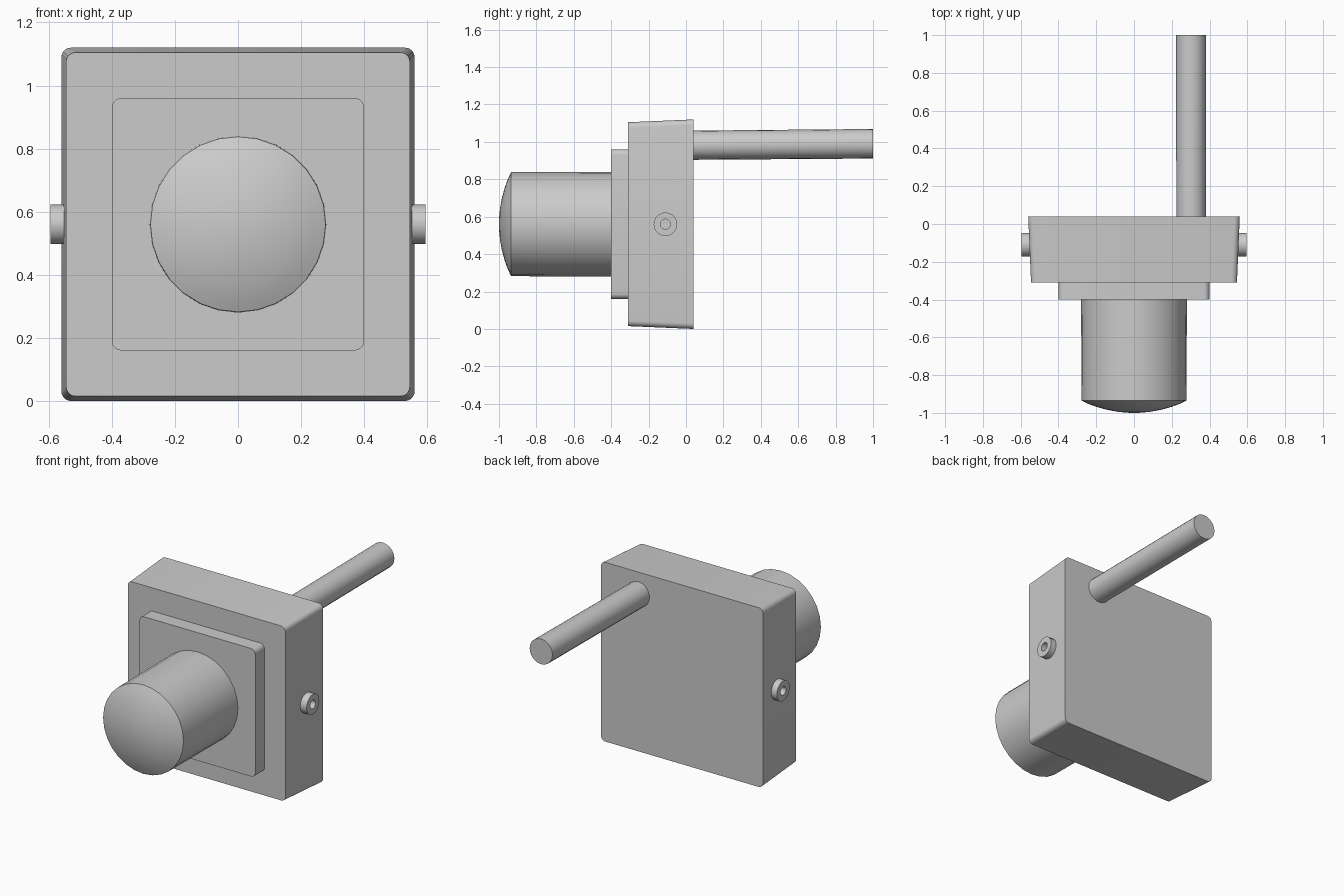
import bpy, bmesh, math
from mathutils import Vector

cube = bpy.data.objects.get("Cube")
if cube:
    bpy.data.objects.remove(cube)

grey = bpy.data.materials.new("plain_grey")
grey.use_nodes = True
colour = (0.6, 0.6, 0.6, 1)
grey.diffuse_color = colour
grey.node_tree.nodes["Principled BSDF"].inputs["Base Color"].default_value = colour

MID = 0.56  # height of the housing centre


def rounded_square(half, radius, steps=5):
    """Outline of a square with rounded corners."""
    pts = []
    for q, (sx, sz) in enumerate([(1, 1), (-1, 1), (-1, -1), (1, -1)]):
        for i in range(steps + 1):
            a = math.pi / 2 * (q + i / steps)
            pts.append((sx * (half - radius) + radius * math.cos(a),
                        sz * (half - radius) + radius * math.sin(a)))
    return pts


def circle(radius, sides):
    return [(radius * math.cos(2 * math.pi * i / sides),
             radius * math.sin(2 * math.pi * i / sides)) for i in range(sides)]


def loft(name, rings, place):
    """Skin equal-length outlines; place(u, v, t) maps each to space."""
    bm = bmesh.new()
    loops = [[bm.verts.new(place(u, v, t)) for u, v in outline] for t, outline in rings]
    n = len(loops[0])
    for a, b in zip(loops, loops[1:]):
        for i in range(n):
            j = (i + 1) % n
            bm.faces.new((a[i], a[j], b[j], b[i]))
    bm.faces.new(loops[0])
    bm.faces.new(loops[-1])
    bmesh.ops.recalc_face_normals(bm, faces=bm.faces)
    mesh = bpy.data.meshes.new(name)
    bm.to_mesh(mesh)
    bm.free()
    obj = bpy.data.objects.new(name, mesh)
    bpy.context.collection.objects.link(obj)
    mesh.materials.append(grey)
    bpy.ops.object.select_all(action="DESELECT")
    obj.select_set(True)
    bpy.context.view_layer.objects.active = obj
    bpy.ops.object.shade_smooth_by_angle(angle=math.radians(30))
    return obj


def along_y(u, v, t):
    return Vector((u, t, MID + v))


# Housing, slightly narrower at the front, and its mounting plate
loft("housing", [(0.04, rounded_square(0.56, 0.03)),
                 (-0.31, rounded_square(0.545, 0.03))], along_y)
loft("front_plate", [(-0.3, rounded_square(0.4, 0.03)),
                     (-0.4, rounded_square(0.4, 0.03))], along_y)

# Barrel with a shallow domed cap
SIDES, R, RIM, DOME = 28, 0.28, -0.935, 0.065
sphere = (R * R + DOME * DOME) / (2 * DOME)
rings = [(-0.39, circle(R, SIDES)), (RIM, circle(R - 0.002, SIDES))]
for f in (0.85, 0.7, 0.5, 0.3, 0.12, 0.01):
    rise = math.sqrt(sphere ** 2 - (R * f) ** 2) - (sphere - DOME)
    rings.append((RIM - rise, circle(R * f, SIDES)))
loft("lens_barrel", rings, along_y)

# Rod leaving the back near the upper corner, rising very slightly
loft("rear_rod", [(0.02, circle(0.078, 20)), (1.0, circle(0.079, 20))],
     lambda u, v, t: Vector((0.302 + u, t, 0.982 + 0.008 * t + v)))

# Side bosses with a central hole
for side, label in ((1, "left"), (-1, "right")):
    loft(label + "_boss",
         [(0.53, circle(0.063, 20)), (0.595, circle(0.063, 20)),
          (0.595, circle(0.027, 20)), (0.555, circle(0.027, 20))],
         lambda u, v, t: Vector((side * t, -0.11 + u, MID + v)))
